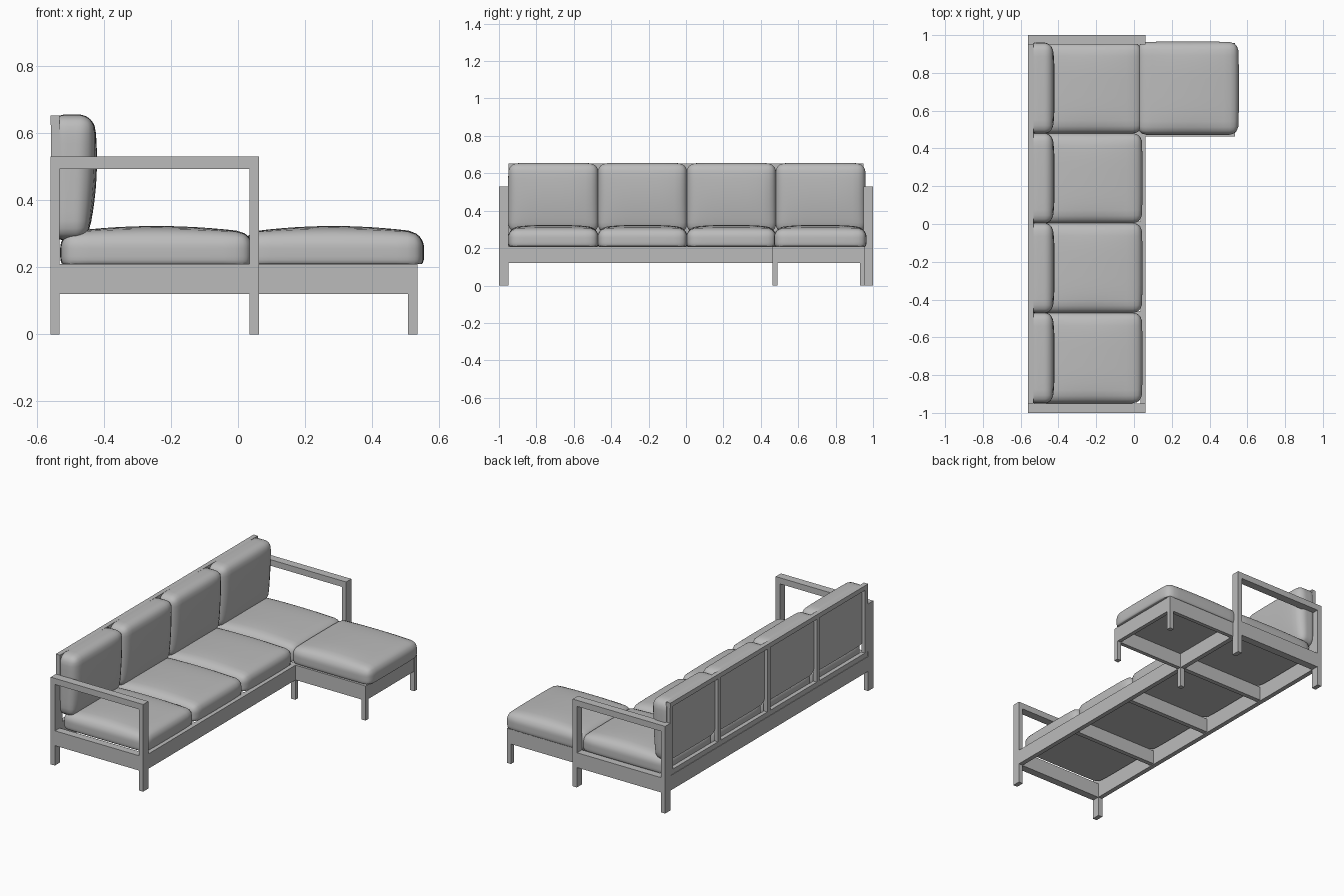
import bpy, bmesh, math
from mathutils import Vector, Matrix

cube = bpy.data.objects.get("Cube")
if cube:
    bpy.data.objects.remove(cube, do_unlink=True)

grey = bpy.data.materials.new("plain grey")
grey.use_nodes = True
GREY = (0.5, 0.5, 0.5, 1)
grey.diffuse_color = GREY
grey.node_tree.nodes["Principled BSDF"].inputs["Base Color"].default_value = GREY


def finish(name, bm):
    bmesh.ops.recalc_face_normals(bm, faces=bm.faces)
    mesh = bpy.data.meshes.new(name)
    bm.to_mesh(mesh)
    bm.free()
    mesh.materials.append(grey)
    ob = bpy.data.objects.new(name, mesh)
    bpy.context.collection.objects.link(ob)
    return ob


def bar(name, x0, x1, y0, y1, z0, z1):
    """Square-edged timber between two corners."""
    bm = bmesh.new()
    bmesh.ops.create_cube(bm, size=1)
    for v in bm.verts:
        v.co = Vector((x0 + (v.co.x + 0.5) * (x1 - x0),
                       y0 + (v.co.y + 0.5) * (y1 - y0),
                       z0 + (v.co.z + 0.5) * (z1 - z0)))
    return finish(name, bm)


def cushion(name, length, width, thick, crown, place, taper=0.0):
    """Rounded pad with a flat base at local z = 0 and a crowned top."""
    r, sink = 0.045, 0.025
    half = Vector((length / 2, width / 2, (thick + sink) / 2))
    bm = bmesh.new()
    bmesh.ops.create_cube(bm, size=2)
    bmesh.ops.subdivide_edges(bm, edges=bm.edges[:], cuts=15, use_grid_fill=True)
    for v in bm.verts:
        # crowd the grid toward the edges, then round the box
        uvw = [math.sin(c * math.pi / 2) for c in v.co]
        p = Vector([c * h for c, h in zip(uvw, half)])
        core = Vector([max(-h + r, min(h - r, c)) for c, h in zip(p, half)])
        p = core + (p - core).normalized() * r
        u, w = p.x / half.x, p.y / half.y
        z = max(p.z + half.z - sink, 0)
        # pinched corners, puffed middle, thinner toward one end
        p.x *= 1 - 0.02 * w ** 4
        p.y *= 1 - 0.015 * u ** 4
        z += (z / thick) * (crown * (1 - u ** 2) * (1 - w ** 4) - taper * (u + 1) / 2)
        p.z = z
        v.co = place @ p
    ob = finish(name, bm)
    for poly in ob.data.polygons:
        poly.use_smooth = True
    bpy.ops.object.select_all(action='DESELECT')
    ob.select_set(True)
    bpy.context.view_layer.objects.active = ob
    bpy.ops.object.shade_smooth_by_angle(angle=math.radians(50))
    return ob


BACK, FRONT, T = -0.56, 0.062, 0.028     # depth of the main frame, timber thickness
LOW, HIGH, ARM, TOP = 0.12, 0.21, 0.53, 0.652
SEAMS = (-0.948, -0.47, 0.005, 0.48, 0.958)

# Arm frames at both ends
for side, s in (("right", -1), ("left", 1)):
    y0, y1 = sorted((s * 0.95, s * 1.0))
    bar(side + "_back_post", BACK, BACK + T, y0, y1, 0, ARM - 0.037)
    bar(side + "_front_post", FRONT - T, FRONT, y0, y1, 0, ARM - 0.037)
    bar(side + "_arm_rail", BACK, FRONT, y0, y1, ARM - 0.037, ARM)
    bar(side + "_end_apron", BACK + T, FRONT - T, y0 + 0.002, y1 - 0.002, LOW, HIGH)

# Long aprons and seat cross beams
bar("front_apron", FRONT - T, FRONT, -0.95, 0.95, LOW, HIGH)
bar("back_apron", BACK, BACK + T, -0.95, 0.95, LOW, HIGH)
for i, y in enumerate((-0.475, 0, 0.475)):
    bar(f"cross_beam_{i}", BACK + T, FRONT - T, y - 0.014, y + 0.014, LOW + 0.005, HIGH)

# Back frame
bar("back_lower_rail", BACK + 0.003, BACK + T, -0.95, 0.95, HIGH, HIGH + 0.03)
bar("back_top_rail", BACK, BACK + T, -0.95, 0.95, TOP - 0.028, TOP)
for i, y in enumerate((-0.937, -0.475, 0, 0.475, 0.937)):
    bar(f"back_stile_{i}", BACK + 0.002, BACK + T, y - 0.013, y + 0.013, HIGH + 0.03, TOP - 0.028)

# Chaise frame
CX, CY0, CY1 = 0.535, 0.462, 0.958
bar("inner_leg", FRONT - T, FRONT, CY0, CY0 + T, 0, LOW)
for name, y in (("right", CY0), ("left", CY1 - T)):
    bar(f"chaise_{name}_leg", CX - T, CX, y, y + T, 0, HIGH)
    bar(f"chaise_{name}_apron", FRONT, CX - T, y + 0.002, y + T - 0.002, LOW, HIGH)
bar("chaise_front_apron", CX - T + 0.002, CX - 0.002, CY0 + T, CY1 - T, LOW, HIGH)

# Seat and back cushions, one pair for each bay
for i, (a, b) in enumerate(zip(SEAMS, SEAMS[1:])):
    mid, wide = (a + b) / 2, b - a + 0.006
    cushion(f"seat_cushion_{i}", 0.575, wide, 0.093, 0.02,
            Matrix.Translation((-0.243, mid, HIGH)))
    upright = Matrix.Translation((-0.536, mid, 0.468)) @ Matrix.Rotation(math.pi / 2, 4, 'Y')
    cushion(f"back_cushion_{i}", 0.375, wide, 0.106, 0.018, upright, taper=0.02)

# Chaise cushion
cushion("chaise_cushion", 0.54, 0.495, 0.093, 0.02,
        Matrix.Translation((0.285, 0.718, HIGH)))
